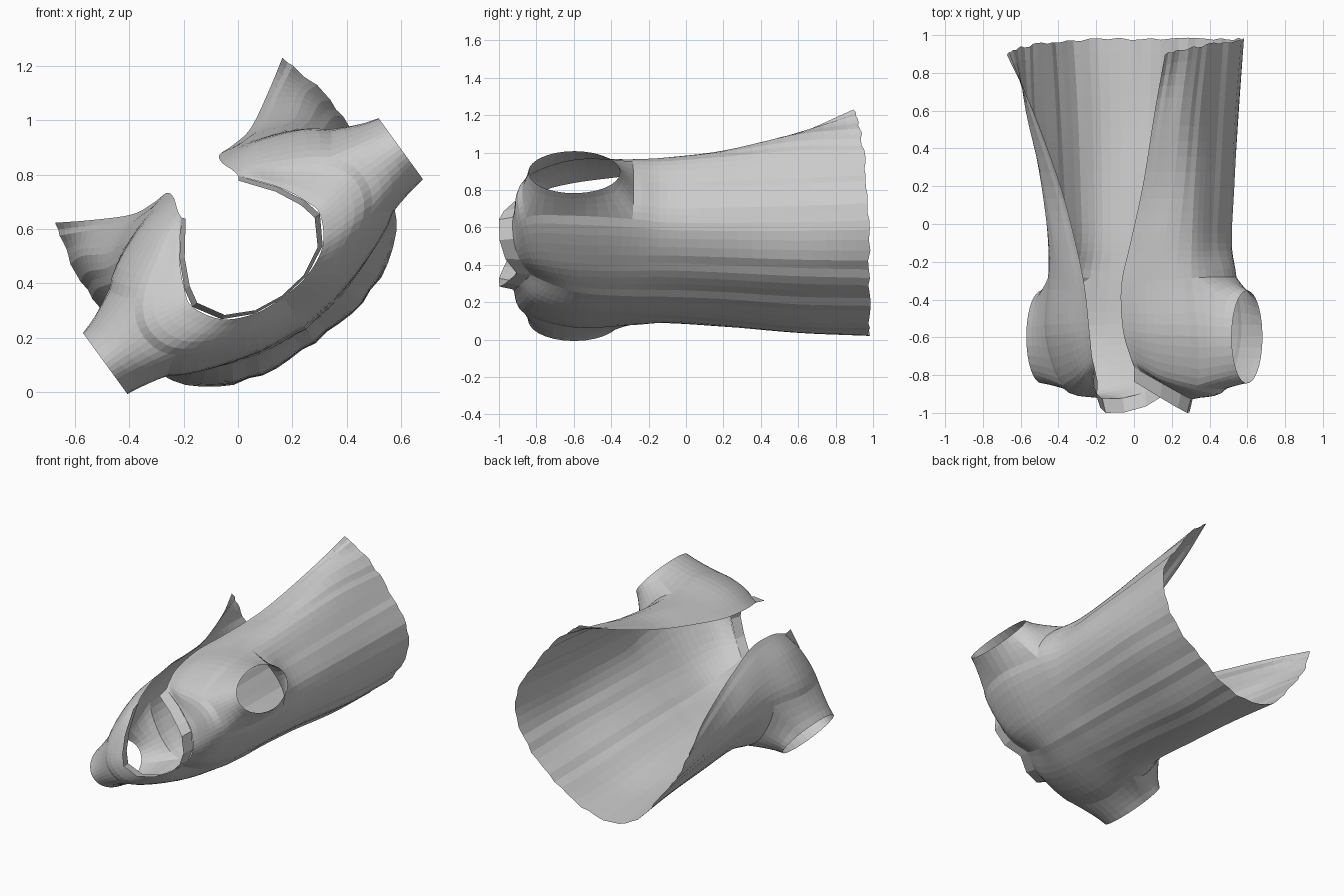
import bpy, bmesh, math, random
from mathutils import Vector

if "Cube" in bpy.data.objects:
    bpy.data.objects.remove(bpy.data.objects["Cube"])

random.seed(4)
SUB = 5                      # grid steps between control points
TILT = math.radians(-36)     # the garment lies rolled to one side
ORIGIN = (0.055, 0, 0.5)

# Half cross-sections from front edge round to centre back: (y front, side, back), then (u, v) points
ROWS = [
    ((.90, .965, .98), [(.52, .53), (.55, .40), (.57, .22), (.56, .02), (.51, -.20), (.28, -.36), (0, -.395)]),
    ((.60, .60, .60), [(.40, .456), (.49, .39), (.54, .24), (.53, .02), (.48, -.19), (.28, -.35), (0, -.385)]),
    ((.20, .20, .20), [(.27, .387), (.40, .335), (.495, .23), (.505, .02), (.46, -.18), (.26, -.315), (0, -.35)]),
    ((-.10, -.10, -.10), [(.18, .375), (.33, .335), (.47, .22), (.49, .02), (.45, -.17), (.25, -.295), (0, -.335)]),
    ((-.33, -.28, -.33), [(.12, .375), (.30, .33), (.47, .22), (.53, .01), (.48, -.17), (.24, -.29), (0, -.33)]),
    ((-.56, -.60, -.56), [(.11, .345), (.29, .315), (.50, .205), (.56, .01), (.51, -.17), (.23, -.28), (0, -.31)]),
    ((-.70, -.875, -.71), [(.125, .30), (.26, .24), (.44, .13), (.50, 0), (.44, -.13), (.20, -.23), (0, -.255)]),
    ((-.76, -.925, -.83), [(.13, .27), (.225, .15), (.275, .05), (.29, -.02), (.23, -.12), (.12, -.175), (0, -.19)]),
]


def spline(pts, steps):
    """Catmull-Rom curve through the points."""
    out = []
    n = len(pts)
    for i in range(n - 1):
        p1, p2 = pts[i], pts[i + 1]
        p0 = pts[i - 1] if i else p1 * 2 - p2
        p3 = pts[i + 2] if i + 2 < n else p2 * 2 - p1
        for k in range(steps):
            t = k / steps
            out.append(0.5 * (p1 * 2 + (p2 - p0) * t + (p0 * 2 - p1 * 5 + p2 * 4 - p3) * t * t
                              + (p1 * 3 - p0 - p2 * 3 + p3) * t ** 3))
    out.append(pts[-1].copy())
    return out


def row_points(row):
    (yf, ys, yb), uv = row
    pts = []
    for i, (u, v) in enumerate(uv):
        t = i / 3 - 1
        y = yf * t * (t - 1) / 2 + ys * (1 - t * t) + yb * t * (t + 1) / 2
        pts.append(Vector((u, y, v)))
    return pts


def finish(bm, name):
    """Turn the half mesh into a mirrored, tilted object with flat facets."""
    bmesh.ops.recalc_face_normals(bm, faces=bm.faces)
    me = bpy.data.meshes.new(name)
    bm.to_mesh(me)
    bm.free()
    ob = bpy.data.objects.new(name, me)
    bpy.context.collection.objects.link(ob)
    ob.rotation_euler = (0, TILT, 0)
    ob.location = ORIGIN
    mod = ob.modifiers.new("Mirror", 'MIRROR')
    mod.use_clip = True
    return ob


# Vest body: loft of the cross-sections, with an opening left for the arm
control = [row_points(r) for r in ROWS]
columns = [spline([r[c] for r in control], SUB) for c in range(7)]
grid = [spline([columns[c][r] for c in range(7)], SUB) for r in range(len(columns[0]))]
NR, NC = len(grid), len(grid[0])
phase = [random.uniform(-1, 1) for _ in range(NC)]
for r in range(NR):
    fade = max(0, 1 - r / (5 * SUB))           # creases strongest at the hem
    for c in range(NC):
        p = grid[r][c]
        out = Vector((p.x, 0, p.z)).normalized()
        if c < NC - 1:
            p += out * phase[c] * 0.008 * fade
        p.y += phase[(c * 7) % NC] * 0.008 * fade ** 4
    grid[r][-1].x = 0

bm = bmesh.new()
vg = [[bm.verts.new(p) for p in row] for row in grid]
R0, R1, C0, C1 = 4 * SUB, 6 * SUB, 2 * SUB, 4 * SUB
for r in range(NR - 1):
    for c in range(NC - 1):
        if R0 <= r < R1 and C0 <= c < C1:
            continue
        bm.faces.new((vg[r][c], vg[r][c + 1], vg[r + 1][c + 1], vg[r + 1][c]))

# Sleeve stub: bridge from the arm opening to an oval ring
hole = ([vg[R0][c] for c in range(C0, C1)] + [vg[r][C1] for r in range(R0, R1)]
        + [vg[R1][c] for c in range(C1, C0, -1)] + [vg[r][C0] for r in range(R1, R0, -1)])
prev = hole
STEPS = 4
for k in range(1, STEPS + 1):
    t = k / STEPS
    ease = 1 - (1 - t) ** 1.2
    ring = []
    for v in hole:
        a = math.atan2(v.co.z / 0.20, (v.co.y + 0.60) / 0.29)
        end = Vector((0.672, -0.598 + 0.245 * math.cos(a), 0.139 * math.sin(a)))
        q = v.co.lerp(end, ease)
        q.x = v.co.x + (end.x - v.co.x) * t
        ring.append(bm.verts.new(q))
    for i in range(len(ring)):
        j = (i + 1) % len(ring)
        bm.faces.new((prev[i], prev[j], ring[j], ring[i]))
    prev = ring
bmesh.ops.delete(bm, geom=[v for v in bm.verts if not v.link_faces], context='VERTS')
finish(bm, "vest_body")

# Collar: short faceted band standing on the neck edge
bm = bmesh.new()
base = control[-1]
low = [bm.verts.new(p) for p in base]
top = [bm.verts.new((p.x * 0.92, p.y - 0.075, p.z * 0.95)) for p in base]
for i in range(len(base) - 1):
    bm.faces.new((low[i], low[i + 1], top[i + 1], top[i]))
finish(bm, "collar")
